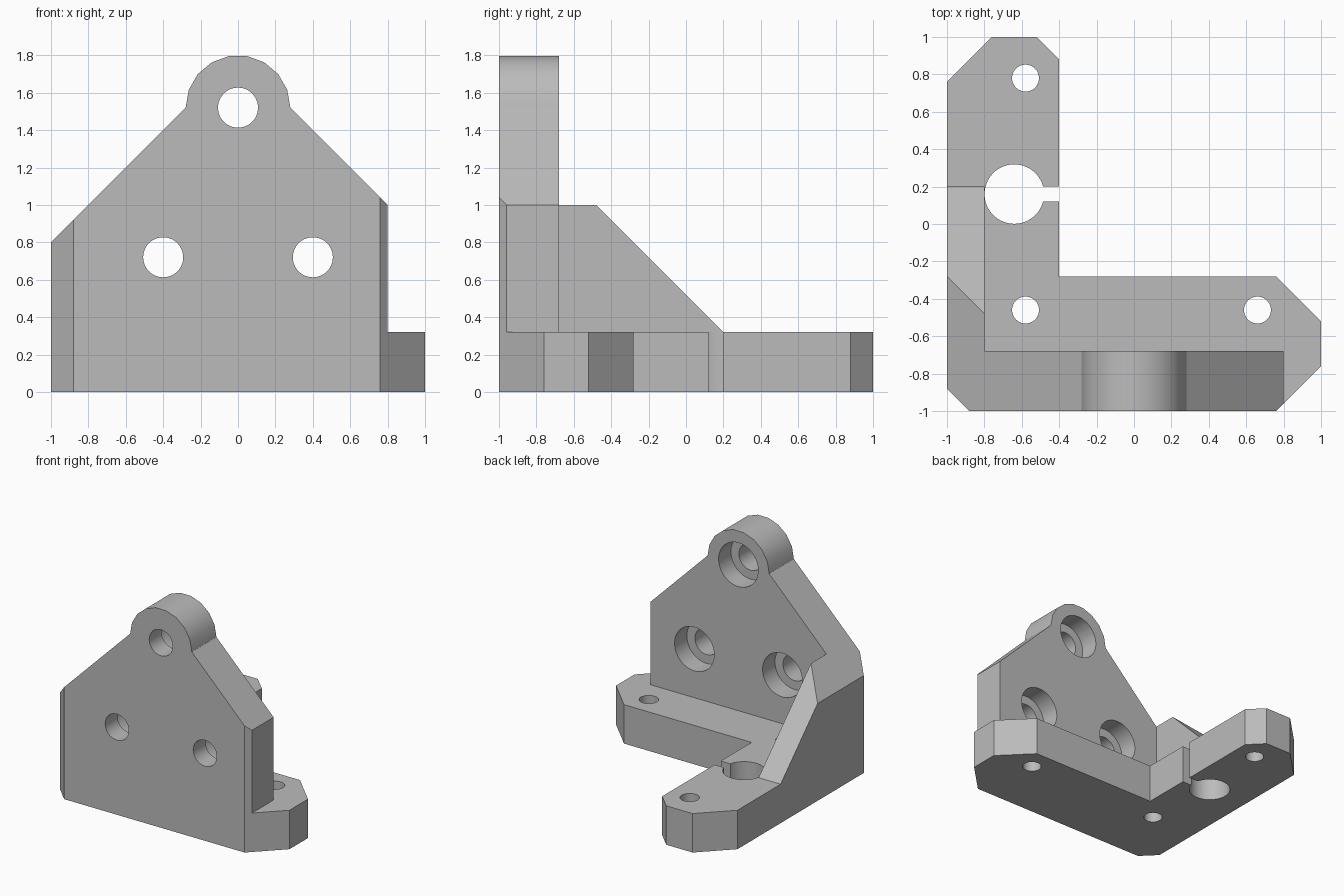
import bpy, bmesh, math
from mathutils import Vector

cube = bpy.data.objects.get("Cube")
if cube:
    bpy.data.objects.remove(cube, do_unlink=True)

grey = bpy.data.materials.new("plain grey")
grey.use_nodes = True
colour = (0.5, 0.5, 0.5, 1)
grey.diffuse_color = colour
grey.node_tree.nodes["Principled BSDF"].inputs["Base Color"].default_value = colour


def prism(name, points, axis, lo, hi):
    """Extrude a closed profile along one axis from lo to hi."""
    place = {"x": lambda a, b, c: (c, a, b),
             "y": lambda a, b, c: (a, c, b),
             "z": lambda a, b, c: (a, b, c)}[axis]
    bm = bmesh.new()
    face = bm.faces.new([bm.verts.new(place(a, b, lo)) for a, b in points])
    moved = bmesh.ops.extrude_face_region(bm, geom=[face])["geom"]
    bmesh.ops.translate(bm, vec=Vector(place(0, 0, hi - lo)),
                        verts=[v for v in moved if isinstance(v, bmesh.types.BMVert)])
    bmesh.ops.recalc_face_normals(bm, faces=bm.faces)
    mesh = bpy.data.meshes.new(name)
    bm.to_mesh(mesh)
    bm.free()
    obj = bpy.data.objects.new(name, mesh)
    mesh.materials.append(grey)
    bpy.context.collection.objects.link(obj)
    return obj


def circle(x, y, r, n=48):
    return [(x + r * math.cos(math.tau * i / n), y + r * math.sin(math.tau * i / n))
            for i in range(n)]


def rect(x0, y0, x1, y1):
    return [(x0, y0), (x1, y0), (x1, y1), (x0, y1)]


def combine(target, tool, operation):
    """Apply an exact boolean and drop the tool."""
    mod = target.modifiers.new("shape", "BOOLEAN")
    mod.operation, mod.solver, mod.object = operation, "EXACT", tool
    bpy.context.view_layer.objects.active = target
    bpy.ops.object.modifier_apply(modifier=mod.name)
    bpy.data.objects.remove(tool, do_unlink=True)


# L-shaped plan with chamfered corners, full height
plan = [(-0.88, -1), (0.76, -1), (1, -0.76), (1, -0.52), (0.76, -0.28),
        (-0.4, -0.28), (-0.4, 0.88), (-0.52, 1), (-0.76, 1), (-1, 0.76), (-1, -0.88)]
bracket = prism("corner_bracket", plan, "z", 0, 2)

# Front silhouette: sloped shoulders, rounded lug, low foot on one side
lug = [(0.28 * math.cos(math.radians(a)), 1.52 + 0.28 * math.sin(math.radians(a)))
       for a in range(0, 181, 20)]
front = [(-2, -1), (2, -1), (2, 0.32), (0.8, 0.32), (0.8, 1)] + lug + [(-2, -0.2)]
combine(bracket, prism("front_silhouette", front, "y", -2, 2), "INTERSECT")

# Side silhouette: tall wall, sloped gusset, flat foot
side = [(-2, -1), (2, -1), (2, 0.32), (0.2, 0.32), (-0.6, 1.12), (-0.6, 3), (-2, 3)]
combine(bracket, prism("side_silhouette", side, "x", -2, 2), "INTERSECT")

# Open space behind the wall and beside the gusset
combine(bracket, prism("inner_space", rect(-0.8, -0.68, 2, 2), "z", 0.32, 3), "DIFFERENCE")

# Counterbored wall holes
for x, z in [(-0.4, 0.72), (0.4, 0.72), (0, 1.52)]:
    combine(bracket, prism("bolt_hole", circle(x, z, 0.107), "y", -2, 0), "DIFFERENCE")
    combine(bracket, prism("bolt_recess", circle(x, z, 0.18), "y", -0.84, -0.5), "DIFFERENCE")

# Foot screw holes
for x, y in [(-0.58, 0.78), (-0.58, -0.46), (0.66, -0.46)]:
    combine(bracket, prism("screw_hole", circle(x, y, 0.072), "z", -1, 1), "DIFFERENCE")

# Rod hole with clamping slot
combine(bracket, prism("rod_hole", circle(-0.64, 0.16, 0.159, 64), "z", -1, 1), "DIFFERENCE")
combine(bracket, prism("clamp_slot", rect(-0.6, 0.12, 0, 0.2), "z", -1, 1), "DIFFERENCE")

# Smooth curved faces, keep creases sharp
bpy.ops.object.select_all(action="DESELECT")
bracket.select_set(True)
bpy.context.view_layer.objects.active = bracket
bpy.ops.object.shade_smooth_by_angle(angle=math.radians(30))
